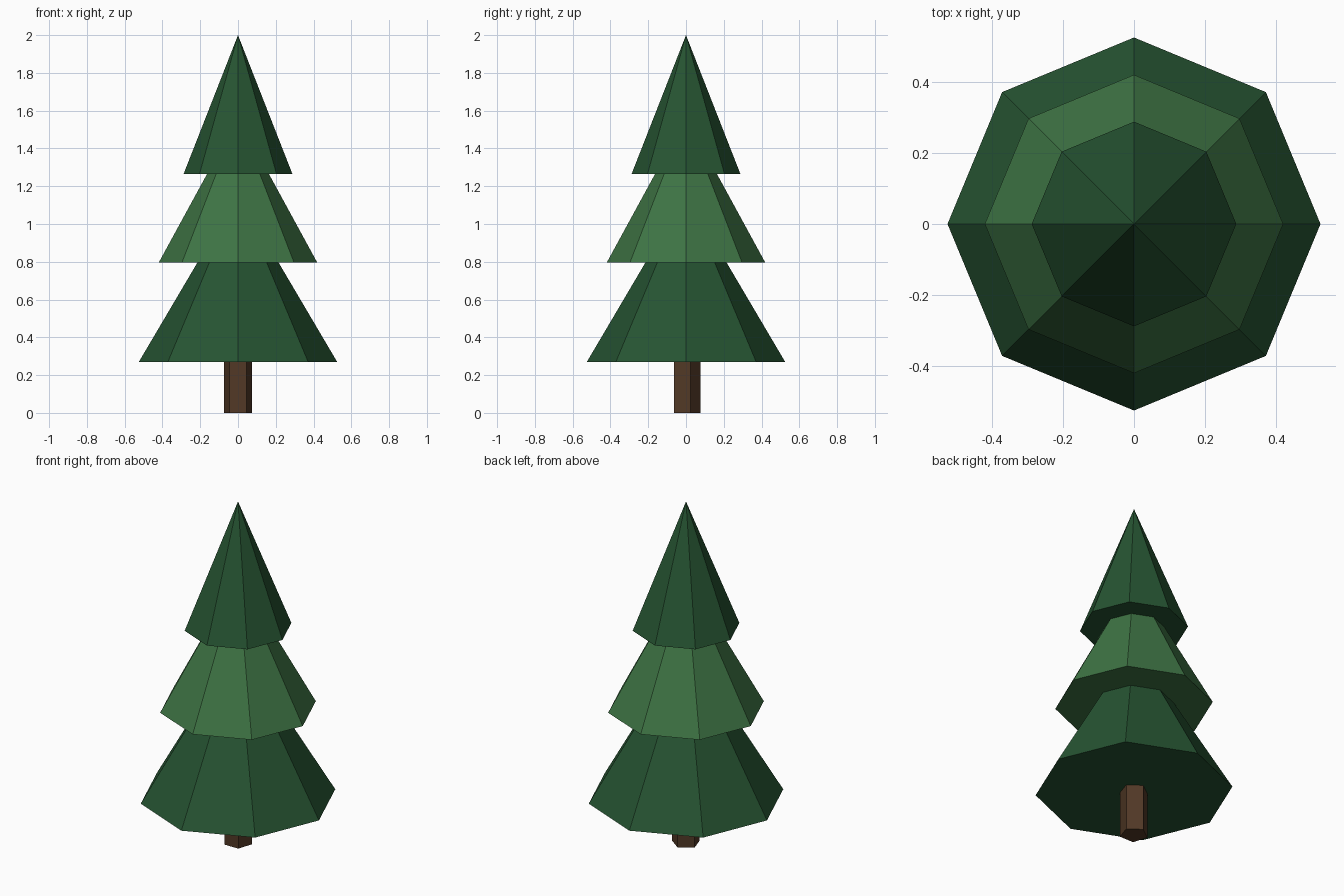
import bpy
import bmesh
from mathutils import Matrix

cube = bpy.data.objects.get("Cube")
if cube:
    bpy.data.objects.remove(cube, do_unlink=True)


def make_material(name, rgb):
    mat = bpy.data.materials.new(name)
    mat.use_nodes = True
    color = (*rgb, 1.0)
    mat.diffuse_color = color
    bsdf = next(n for n in mat.node_tree.nodes if n.type == "BSDF_PRINCIPLED")
    bsdf.inputs["Base Color"].default_value = color
    return mat


def make_cone(name, sides, bottom, top, radius, top_radius, mat):
    """Flat-shaded, closed cone or prism, with one corner pointing to +y."""
    bm = bmesh.new()
    bmesh.ops.create_cone(
        bm, cap_ends=True, segments=sides, radius1=radius, radius2=top_radius,
        depth=top - bottom, matrix=Matrix.Translation((0, 0, (top + bottom) / 2)))
    bmesh.ops.remove_doubles(bm, verts=bm.verts, dist=1e-5)
    bmesh.ops.recalc_face_normals(bm, faces=bm.faces)
    mesh = bpy.data.meshes.new(name)
    bm.to_mesh(mesh)
    bm.free()
    mesh.materials.append(mat)
    obj = bpy.data.objects.new(name, mesh)
    bpy.context.collection.objects.link(obj)
    return obj


dark_green = make_material("dark green", (0.0194, 0.0887, 0.0319))
light_green = make_material("light green", (0.0482, 0.1746, 0.0578))
brown = make_material("bark brown", (0.0844, 0.0409, 0.0194))

# Five-sided trunk, ending just inside the lowest tier
make_cone("trunk", 5, 0, 0.3, 0.077, 0.077, brown)

# Three eight-sided foliage tiers: name, base height, tip height, radius, colour
for name, bottom, top, radius, mat in (
    ("lower_foliage", 0.27, 1.16, 0.525, dark_green),
    ("middle_foliage", 0.795, 1.565, 0.42, light_green),
    ("upper_foliage", 1.265, 2.0, 0.288, dark_green),
):
    make_cone(name, 8, bottom, top, radius, 0, mat)
